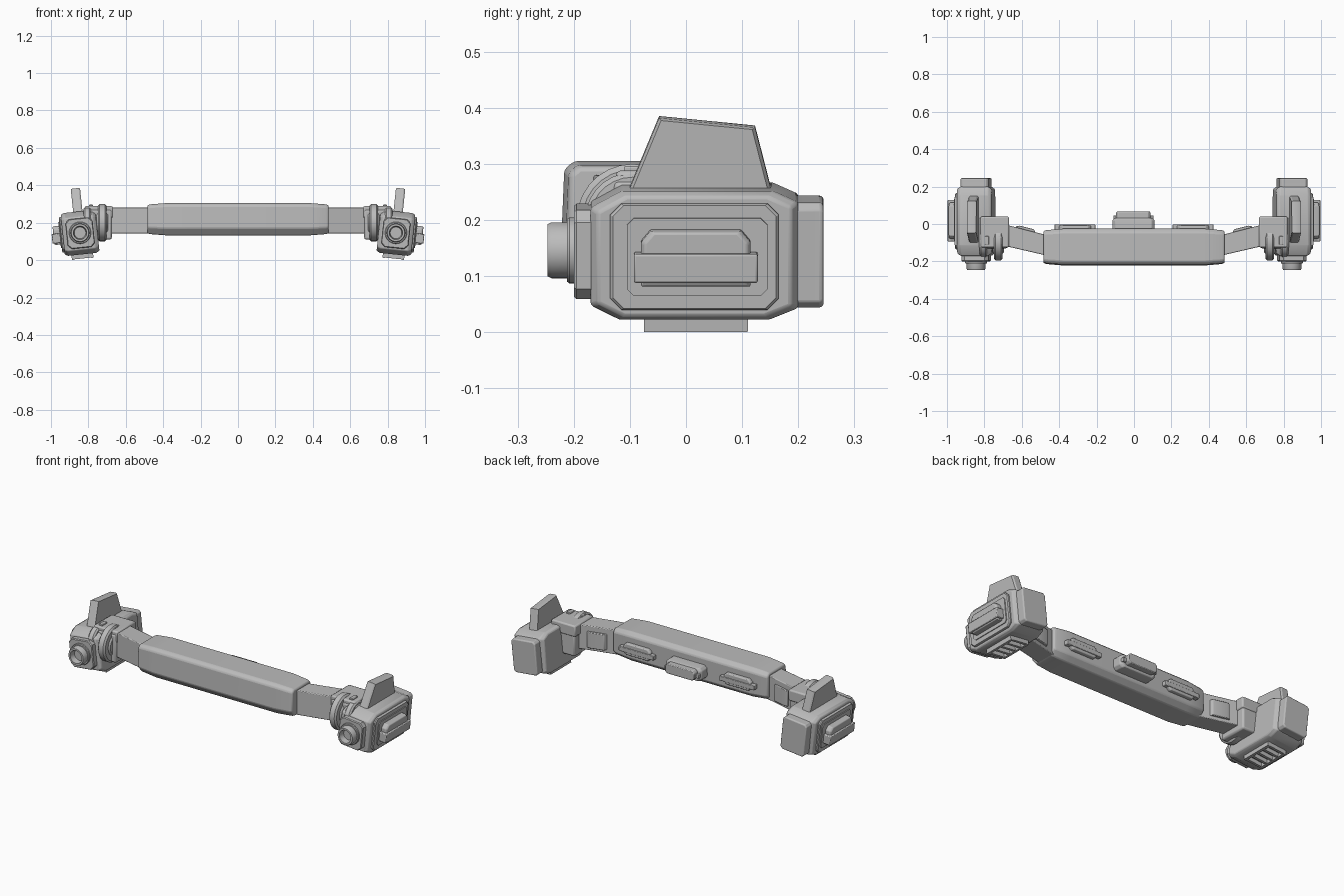
import bpy, bmesh, math
from mathutils import Matrix, Vector

old = bpy.data.objects.get("Cube")
if old:
    bpy.data.objects.remove(old)

grey = bpy.data.materials.new("plain_grey")
grey.use_nodes = True
grey.diffuse_color = (0.5, 0.5, 0.5, 1)
grey.node_tree.nodes["Principled BSDF"].inputs["Base Color"].default_value = (0.5, 0.5, 0.5, 1)

# The side pods lean slightly outward
pivot = Vector((0.845, 0, 0.15))
LEAN = Matrix.Translation(pivot) @ Matrix.Rotation(math.radians(6), 4, 'Y') @ Matrix.Translation(-pivot)


def loft(name, axis, profile, stations, bevel=0.0, mirror=True, lean=False):
    """Sweep a 2D profile along an axis; each station is (position, scale)."""
    cu = (min(p[0] for p in profile) + max(p[0] for p in profile)) / 2
    cv = (min(p[1] for p in profile) + max(p[1] for p in profile)) / 2
    bm = bmesh.new()
    rings = []
    for pos, s in stations:
        ring = []
        for u, v in profile:
            a, b = cu + (u - cu) * s, cv + (v - cv) * s
            ring.append(bm.verts.new({'x': (pos, a, b), 'y': (a, pos, b), 'z': (a, b, pos)}[axis]))
        rings.append(ring)
    n = len(profile)
    for r, q in zip(rings, rings[1:]):
        for i in range(n):
            bm.faces.new((r[i], r[(i + 1) % n], q[(i + 1) % n], q[i]))
    bm.faces.new(rings[0])
    bm.faces.new(rings[-1])
    bmesh.ops.recalc_face_normals(bm, faces=bm.faces)
    if lean:
        bm.transform(LEAN)
    mesh = bpy.data.meshes.new(name)
    bm.to_mesh(mesh)
    bm.free()
    mesh.materials.append(grey)
    ob = bpy.data.objects.new(name, mesh)
    bpy.context.collection.objects.link(ob)
    if bevel:
        mod = ob.modifiers.new("Bevel", 'BEVEL')
        mod.width = bevel
        mod.segments = 2
        mod.limit_method = 'ANGLE'
    if mirror:
        ob.modifiers.new("Mirror", 'MIRROR').use_clip = False
    bpy.ops.object.select_all(action='DESELECT')
    ob.select_set(True)
    bpy.context.view_layer.objects.active = ob
    bpy.ops.object.shade_smooth_by_angle(angle=math.radians(30))
    return ob


def rect(u0, u1, v0, v1, c=0.0):
    """Rectangle profile with optional cut corners."""
    if not c:
        return [(u0, v0), (u1, v0), (u1, v1), (u0, v1)]
    return [(u0 + c, v0), (u1 - c, v0), (u1, v0 + c), (u1, v1 - c),
            (u1 - c, v1), (u0 + c, v1), (u0, v1 - c), (u0, v0 + c)]


def oval(u, v, ru, rv, n=28):
    return [(u + ru * math.cos(math.tau * i / n), v + rv * math.sin(math.tau * i / n)) for i in range(n)]


def box(name, x, y, z, **kw):
    return loft(name, 'z', rect(*x, *y), [(z[0], 1), (z[1], 1)], **kw)


# Central padded bar
bar = [(-0.19, 0.132), (-0.06, 0.132), (-0.027, 0.16), (-0.025, 0.285), (-0.045, 0.305),
       (-0.2, 0.305), (-0.217, 0.29), (-0.222, 0.17)]
loft("central_bar", 'x', bar, [(-0.485, 0.86), (-0.47, 0.92), (-0.38, 1), (0.38, 1), (0.47, 0.92), (0.485, 0.86)],
     bevel=0.006, mirror=False)

# Buckles on the back of the bar
loft("centre_buckle_base", 'y', rect(-0.115, 0.11, 0.175, 0.25, 0.015), [(-0.04, 1), (0.02, 1), (0.033, 0.9)],
     bevel=0.004, mirror=False)
loft("centre_buckle_body", 'y', rect(-0.095, 0.087, 0.19, 0.245, 0.012), [(0.0, 1), (0.066, 1)],
     bevel=0.004, mirror=False)
loft("centre_buckle_bar", 'y', rect(-0.11, 0.105, 0.2, 0.222), [(0.0, 1), (0.045, 1)], bevel=0.003, mirror=False)
loft("side_buckle_body", 'y', rect(0.23, 0.4, 0.185, 0.25, 0.015), [(-0.04, 1), (-0.012, 1), (-0.006, 0.93)], bevel=0.003)
loft("side_buckle_bar", 'y', rect(0.207, 0.425, 0.2, 0.226), [(-0.04, 1), (-0.002, 1)], bevel=0.003)

# Angled arms with back pads
loft("arm", 'z', [(0.44, -0.175), (0.7, -0.115), (0.7, 0.0), (0.44, -0.066)], [(0.142, 1), (0.28, 1)], bevel=0.004)
loft("arm_pad", 'z', [(0.52, -0.06), (0.63, -0.03), (0.63, -0.012), (0.61, -0.009), (0.535, -0.028)],
     [(0.16, 1), (0.25, 1)], bevel=0.003)

# Joint block between arm and pod
box("joint_block", (0.675, 0.83), (-0.13, 0.035), (0.11, 0.27), bevel=0.01)
box("joint_cap", (0.668, 0.82), (-0.125, 0.04), (0.225, 0.288), bevel=0.008)
for i, x in enumerate((0.705, 0.775)):
    box(f"joint_clip_{i + 1}", (x, x + 0.022), (-0.11, -0.065), (0.28, 0.296), bevel=0.003)

# Curved ribs at the front of the joint
for name, x, w, ry, rz in (("inner", 0.703, 0.045, 0.1, 0.1), ("outer", 0.785, 0.04, 0.085, 0.085)):
    loft(name + "_rib", 'x', oval(-0.095, 0.2, ry, rz),
         [(x, 0.9), (x + 0.008, 1), (x + w - 0.008, 1), (x + w, 0.9)])
    loft(name + "_rib_hub", 'x', oval(-0.1, 0.2, ry * 0.6, rz * 0.6),
         [(x - 0.008, 0.85), (x, 1), (x + w, 1), (x + w + 0.008, 0.85)])

# Pod casing, stepped side panel, rear block and front plate
case = [(-0.12, 0.03), (0.15, 0.03), (0.2, 0.05), (0.2, 0.24), (0.155, 0.26), (-0.115, 0.26),
        (-0.17, 0.23), (-0.17, 0.055)]
loft("pod_casing", 'x', case, [(0.752, 0.92), (0.77, 1), (0.92, 1), (0.938, 0.93)], bevel=0.005, lean=True)
loft("pod_side_panel", 'x', rect(-0.135, 0.165, 0.05, 0.24, 0.02), [(0.92, 1), (0.945, 1), (0.95, 0.97)], lean=True)
loft("pod_inner_panel", 'x', rect(-0.105, 0.145, 0.076, 0.215, 0.012), [(0.94, 1), (0.955, 1)], lean=True)
loft("pod_rear_block", 'y', rect(0.77, 0.92, 0.05, 0.238, 0.012), [(0.13, 1.04), (0.195, 1), (0.24, 1), (0.245, 0.96)],
     bevel=0.004, lean=True)
loft("pod_front_plate", 'y', rect(0.772, 0.918, 0.064, 0.224, 0.02), [(-0.15, 1), (-0.195, 1), (-0.2, 0.95)], lean=True)

# Lens tube with a sunken centre
loft("lens_collar", 'y', oval(0.845, 0.146, 0.059, 0.059), [(-0.18, 1), (-0.208, 1), (-0.212, 0.95)], lean=True)
loft("lens_tube", 'y', oval(0.845, 0.146, 0.05, 0.05),
     [(-0.19, 1), (-0.24, 1), (-0.247, 0.93), (-0.247, 0.72), (-0.215, 0.62)], lean=True)

# Upright fin
loft("pod_fin", 'x', [(-0.11, 0.235), (0.157, 0.235), (0.123, 0.368), (-0.048, 0.385)],
     [(0.82, 0.95), (0.828, 1), (0.862, 1), (0.87, 0.95)], lean=True)

# Outer grip
loft("grip_body", 'x', [(-0.08, 0.095), (0.115, 0.095), (0.115, 0.175), (0.098, 0.195), (-0.063, 0.195), (-0.08, 0.175)],
     [(0.94, 1), (0.98, 1), (0.988, 0.93)], bevel=0.003, lean=True)
loft("grip_bar", 'x', rect(-0.093, 0.128, 0.103, 0.155), [(0.945, 1), (0.997, 1)], bevel=0.004, lean=True)

# Vent frame and slats under the pod
for i, x in enumerate((0.787, 0.889)):
    box(f"vent_rail_{i + 1}", (x, x + 0.014), (-0.075, 0.11), (0.006, 0.045), lean=True)
for i in range(5):
    y = -0.075 + i * 0.0428
    box(f"vent_slat_{i + 1}", (0.787, 0.903), (y, y + 0.014), (0.008, 0.045), lean=True)
